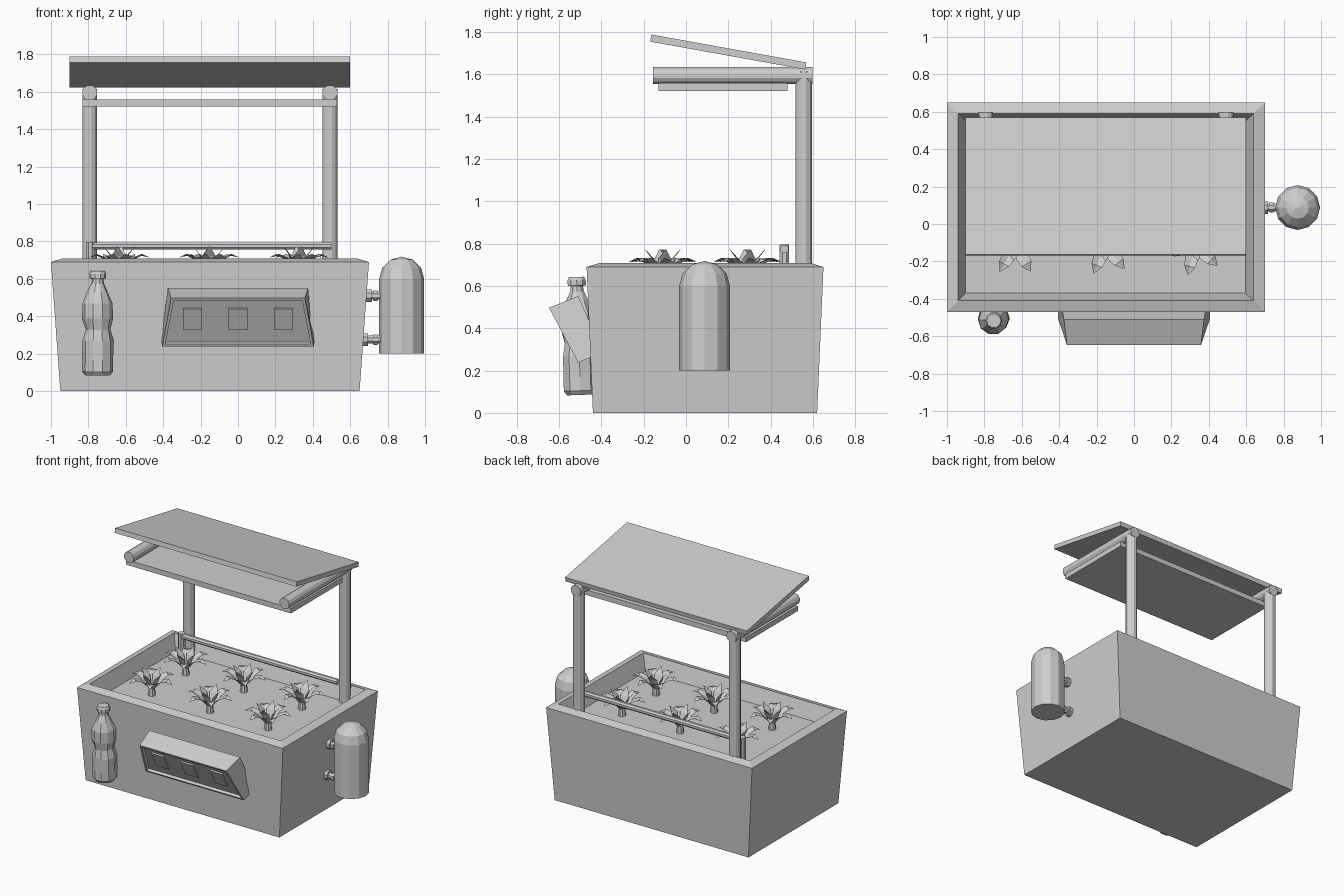
import bpy, bmesh, math, random
from mathutils import Vector, Matrix

if "Cube" in bpy.data.objects:
    bpy.data.objects.remove(bpy.data.objects["Cube"])

random.seed(4)
grey = bpy.data.materials.new("light grey")
grey.diffuse_color = (0.62, 0.62, 0.62, 1)
grey.use_nodes = True
grey.node_tree.nodes["Principled BSDF"].inputs["Base Color"].default_value = grey.diffuse_color


def finish(name, bm, matrix=None):
    if matrix:
        bm.transform(matrix)
    bmesh.ops.recalc_face_normals(bm, faces=bm.faces)
    me = bpy.data.meshes.new(name)
    bm.to_mesh(me)
    bm.free()
    me.materials.append(grey)
    ob = bpy.data.objects.new(name, me)
    bpy.context.collection.objects.link(ob)
    return ob


def loft(bm, rings):
    """Skin a list of equal-length point rings and cap both ends."""
    vs = [[bm.verts.new(p) for p in r] for r in rings]
    n = len(rings[0])
    for a, b in zip(vs, vs[1:]):
        for i in range(n):
            bm.faces.new((a[i], a[(i + 1) % n], b[(i + 1) % n], b[i]))
    bm.faces.new(vs[0][::-1])
    bm.faces.new(vs[-1])


def rect(x0, x1, y0, y1, z):
    return [(x0, y0, z), (x1, y0, z), (x1, y1, z), (x0, y1, z)]


def circle(r, z, n, jitter=0.0, turn=0.0):
    out = []
    for i in range(n):
        a = 2 * math.pi * (i + turn) / n
        q = r * (1 + random.uniform(-jitter, jitter))
        out.append((q * math.cos(a), q * math.sin(a), z))
    return out


def lathe(name, profile, n, matrix, turn=0.0):
    bm = bmesh.new()
    loft(bm, [circle(p[0], p[1], n, p[2] if len(p) > 2 else 0, turn) for p in profile])
    return finish(name, bm, matrix)


def pipe(name, p, q, r, n=10):
    p, q = Vector(p), Vector(q)
    d = q - p
    m = Matrix.Translation(p) @ d.to_track_quat('Z', 'Y').to_matrix().to_4x4()
    return lathe(name, [(r, 0), (r, d.length)], n, m, 0.5)


def box(name, centre, size, tilt=0.0):
    bm = bmesh.new()
    x, y, z = (s / 2 for s in size)
    loft(bm, [rect(-x, x, -y, y, -z), rect(-x, x, -y, y, z)])
    return finish(name, bm, Matrix.Translation(centre) @ Matrix.Rotation(tilt, 4, 'X'))


# Planter: tapered walls, sloping rim, sunken soil
SOIL = 0.595
bm = bmesh.new()
loft(bm, [rect(-0.95, 0.65, -0.44, 0.62, 0), rect(-1.0, 0.70, -0.47, 0.65, 0.69),
          rect(-0.94, 0.64, -0.41, 0.59, 0.708), rect(-0.90, 0.595, -0.37, 0.55, SOIL)])
finish("planter_with_soil", bm)

# Frame: two posts with forward arms
for side, x in (("left", -0.793), ("right", 0.492)):
    pipe(side + "_post", (x, 0.557, SOIL), (x, 0.557, 1.615), 0.041, 12)
    pipe(side + "_arm", (x, 0.598, 1.595), (x, -0.155, 1.595), 0.041, 12)

# Lamp plate under the arms and tilted roof panel
box("lamp_plate", (-0.152, 0.175, 1.54), (1.36, 0.61, 0.038))
box("roof_panel", (-0.15, 0.2, 1.706), (1.5, 0.744, 0.034), math.radians(-10.2))

# Watering pipe behind the plants
pipe("water_riser", (-0.79, 0.465, SOIL), (-0.79, 0.465, 0.797), 0.025, 8)
pipe("water_pipe", (-0.79, 0.465, 0.775), (0.50, 0.465, 0.775), 0.021, 8)

# Tank with domed top, on two flanged connectors
dome = [(0.12 * math.cos(a), 0.60 + 0.118 * math.sin(a))
        for a in (math.radians(d) for d in (0, 30, 60, 89))]
lathe("tank", [(0.12, 0.2)] + dome, 12, Matrix.Translation((0.875, 0.088, 0)))
for name, z, x in (("upper", 0.51, 0.68), ("lower", 0.275, 0.66)):
    pipe(name + "_connector", (x, 0.088, z), (0.78, 0.088, z), 0.023, 8)
    pipe(name + "_flange", (x, 0.088, z), (x + 0.036, 0.088, z), 0.036, 8)
    pipe(name + "_collar", (0.725, 0.088, z), (0.745, 0.088, z), 0.03, 8)

# Crumpled bottle leaning on the front wall
bottle = [(0.068, 0.085), (0.083, 0.105), (0.083, 0.17, .03), (0.083, 0.27, .04),
          (0.066, 0.33, .06), (0.082, 0.39, .05), (0.08, 0.47, .04), (0.055, 0.53, .05),
          (0.034, 0.575), (0.03, 0.60), (0.045, 0.602), (0.045, 0.628), (0.038, 0.643)]
lean = Matrix.Translation((-0.75, -0.495, 0)) @ Matrix.Rotation(math.radians(2.0), 4, 'X')
lathe("bottle", bottle, 10, lean)

# Control box: tilted prism with recessed face
A, B, C, D = ((0.375, -0.51, 0.552), (0.358, -0.648, 0.497),
              (0.405, -0.51, 0.238), (0.41, -0.42, 0.275))
E = (0.39, -0.42, 0.35)
bm = bmesh.new()
loft(bm, [[(s * p[0], p[1], p[2]) for p in (A, B, C, D, E)] for s in (-1, 1)])
bm.normal_update()
face = max(bm.faces, key=lambda f: -f.calc_center_median().y)
face = min((f for f in bm.faces if len(f.verts) == 4),
           key=lambda f: (f.calc_center_median() - (Vector((0, -0.579, 0.367)))).length)
bmesh.ops.recalc_face_normals(bm, faces=bm.faces)
bmesh.ops.inset_region(bm, faces=[face], thickness=0.022, depth=0)
bmesh.ops.inset_region(bm, faces=[face], thickness=0.002, depth=-0.02)
finish("control_box", bm)

# Three buttons on the recessed face
tilt = math.atan2(0.138, 0.259)
for i, x in enumerate((-0.243, 0.0, 0.243)):
    box(f"button_{i + 1}", (x, -0.568, 0.387), (0.10, 0.02, 0.13), tilt)


# Plants: short stem, drooping outer leaves and upright inner leaves
def leaf(bm, angle, spine):
    """Folded pointed leaf; spine = (radius, height, half width, fold)."""
    rot = Matrix.Rotation(angle, 3, 'Z')
    prev = None
    for r, z, w, fold in spine:
        row = [bm.verts.new(rot @ Vector(p)) for p in
               ((r, -w, z + fold), (r, 0, z), (r, w, z + fold))]
        if prev:
            for k in (0, 1):
                bm.faces.new((prev[k], prev[k + 1], row[k + 1], row[k]))
        prev = row


def plant(name, x, y, turn):
    bm = bmesh.new()
    loft(bm, [circle(0.027, 0, 8), circle(0.022, 0.055, 8), circle(0.032, 0.07, 8)])
    outer = [(0.015, 0.05, 0.015, 0), (0.07, 0.105, 0.036, 0.012),
             (0.12, 0.128, 0.03, 0.010), (0.165, 0.118, 0.002, 0)]
    inner = [(0.012, 0.05, 0.014, 0), (0.045, 0.125, 0.032, 0.006),
             (0.085, 0.178, 0.002, 0)]
    for k in range(6):
        leaf(bm, turn + k * math.tau / 6, outer)
    for k in range(4):
        leaf(bm, turn + 0.4 + k * math.tau / 4, inner)
    bmesh.ops.remove_doubles(bm, verts=bm.verts, dist=0.0001)
    finish(name, bm, Matrix.Translation((x, y, SOIL)))


for row, y in (("front", -0.11), ("back", 0.29)):
    for i, x in enumerate((-0.635, -0.155, 0.325)):
        plant(f"{row}_plant_{i + 1}", x, y, -math.pi / 2 - math.pi / 6 + 0.15 * i)
